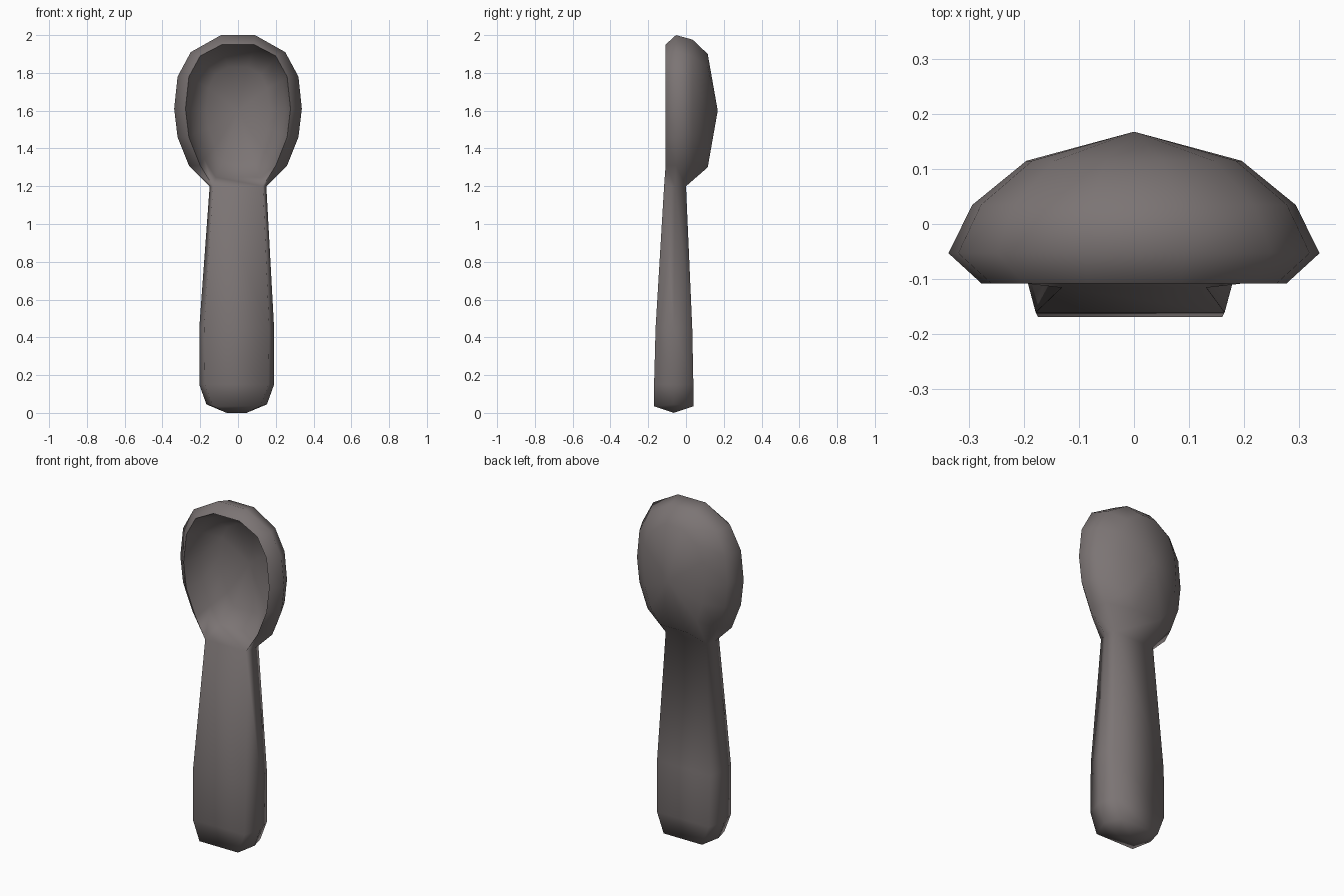
import bpy, bmesh, math

if "Cube" in bpy.data.objects:
    bpy.data.objects.remove(bpy.data.objects["Cube"])

# Half outlines (x, z) of the bowl from tip to neck, seen from the front
OUTER = [(0.09, 2.0), (0.25, 1.91), (0.32, 1.78), (0.338, 1.61),
         (0.32, 1.46), (0.26, 1.31), (0.15, 1.2)]
RIM = [(0.085, 1.95), (0.2, 1.89), (0.26, 1.78), (0.278, 1.61),
       (0.26, 1.46), (0.2, 1.31), (0.132, 1.2)]
bm = bmesh.new()


def bowl_ring(outline, y, sx=1, sz=1, neck=None):
    """Mirrored ring scaled about the bowl centre; neck overrides the last point."""
    half = [(x * sx, y, 1.6 + (z - 1.6) * sz) for x, z in outline]
    if neck:
        half[-1] = neck
    pts = half + [(-x, yy, z) for x, yy, z in reversed(half)]
    return [bm.verts.new(p) for p in pts]


def bridge(a, b, skip=None):
    n = len(a)
    for i in range(n):
        if i != skip:
            bm.faces.new((a[i], a[(i + 1) % n], b[(i + 1) % n], b[i]))


def fan(ring, point):
    c = bm.verts.new(point)
    for i in range(len(ring)):
        bm.faces.new((ring[i], ring[(i + 1) % len(ring)], c))


# Bowl: rim, bevelled edge and rounded back, left open where the neck joins
rim = bowl_ring(RIM, -0.108, neck=(0.132, -0.116, 1.2))
edge = bowl_ring(OUTER, -0.053, neck=(0.15, -0.058, 1.2))
back1 = bowl_ring(OUTER, 0.035, 0.87, 0.94, neck=(0.132, 0.0, 1.2))
back2 = bowl_ring(OUTER, 0.115, 0.58, 0.75)
bridge(rim, edge, skip=6)
bridge(edge, back1, skip=6)
bridge(back1, back2)
fan(back2, (0, 0.168, 1.6))

# Bowl: hollow inside
hollow1 = bowl_ring(RIM, 0.0, 0.9, 0.88)
hollow2 = bowl_ring(RIM, 0.075, 0.6, 0.66)
bridge(rim, hollow1)
bridge(hollow1, hollow2)
fan(hollow2, (0, 0.105, 1.6))


# Handle: six-sided sections (z, centre x, half width, flat half width, half depth)
def handle_ring(z, cx, w, flat, d, cy, zflat):
    pts = [(cx + w, cy, z), (cx + flat, cy + d, zflat), (cx - flat, cy + d, zflat),
           (cx - w, cy, z), (cx - flat, cy - d, zflat), (cx + flat, cy - d, zflat)]
    return [bm.verts.new(p) for p in pts]


sections = [(1.2, 0, 0.15, 0.132, 0.058, -0.058, 1.2),
            (0.45, -0.007, 0.198, 0.172, 0.097, -0.064, 0.45),
            (0.15, -0.007, 0.198, 0.168, 0.104, -0.065, 0.15),
            (0.045, -0.007, 0.16, 0.125, 0.104, -0.065, 0.035)]
rings = [handle_ring(*s) for s in sections]
for a, b in zip(rings, rings[1:]):
    bridge(a, b)

# Handle end: shallow ridge
last = rings[-1]
r = bm.verts.new((0.045, -0.065, 0))
l = bm.verts.new((-0.06, -0.065, 0))
for f in ((last[0], last[1], r), (last[1], last[2], l, r), (last[2], last[3], l),
          (last[3], last[4], l), (last[4], last[5], r, l), (last[5], last[0], r)):
    bm.faces.new(f)

# Weld handle to bowl
bmesh.ops.remove_doubles(bm, verts=bm.verts[:], dist=0.003)
bmesh.ops.recalc_face_normals(bm, faces=bm.faces[:])
mesh = bpy.data.meshes.new("spoon")
bm.to_mesh(mesh)
bm.free()

spoon = bpy.data.objects.new("spoon", mesh)
bpy.context.collection.objects.link(spoon)
mat = bpy.data.materials.new("warm grey")
mat.diffuse_color = (0.2, 0.176, 0.175, 1)
mat.use_nodes = True
mat.node_tree.nodes["Principled BSDF"].inputs["Base Color"].default_value = mat.diffuse_color
mesh.materials.append(mat)

# Smooth shading, crisp rim
bpy.context.view_layer.objects.active = spoon
spoon.select_set(True)
bpy.ops.object.shade_smooth_by_angle(angle=math.radians(80))
